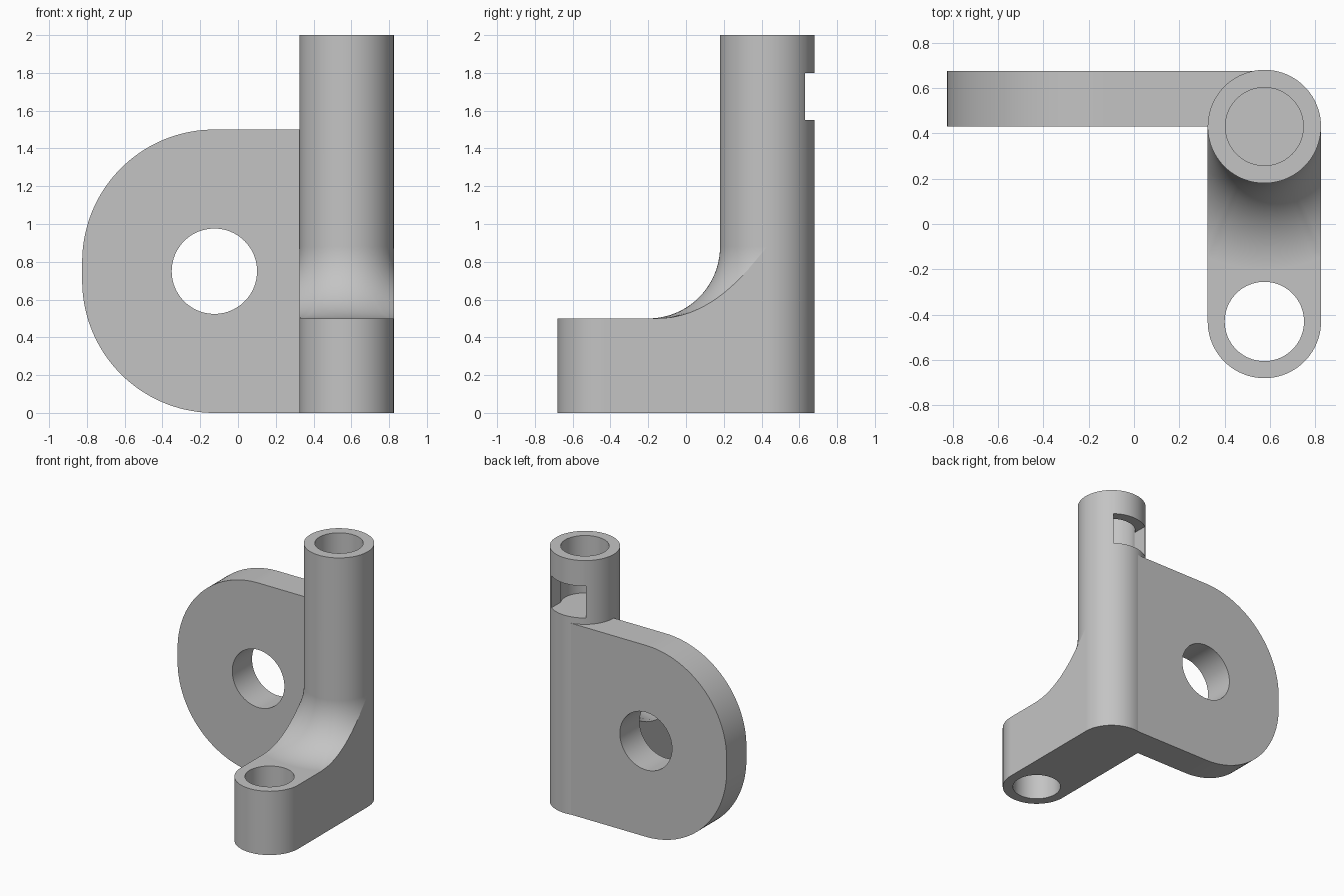
import bpy, bmesh
from math import sin, cos, asin, acos, pi, radians

if "Cube" in bpy.data.objects:
    bpy.data.objects.remove(bpy.data.objects["Cube"])

grey = bpy.data.materials.new("plain_grey")
grey.use_nodes = True
grey.diffuse_color = (0.55, 0.55, 0.55, 1)
grey.node_tree.nodes["Principled BSDF"].inputs["Base Color"].default_value = (0.55, 0.55, 0.55, 1)

CX, CY, R = 0.575, 0.43, 0.25      # post axis and radius
LEG, TOP, FIL = 0.5, 2.0, 0.38     # leg height, post height, fillet radius
REACH = R + FIL


def spread(a, b, n):
    return [a + (b - a) * i / n for i in range(n + 1)]


def finish(bm, name):
    bmesh.ops.recalc_face_normals(bm, faces=bm.faces)
    mesh = bpy.data.meshes.new(name)
    bm.to_mesh(mesh)
    bm.free()
    mesh.materials.append(grey)
    obj = bpy.data.objects.new(name, mesh)
    bpy.context.collection.objects.link(obj)
    return obj


class Skin:
    """Adds faces from coordinates, sharing equal points."""
    def __init__(self):
        self.bm, self.seen = bmesh.new(), {}

    def face(self, points):
        verts = []
        for p in points:
            key = tuple(round(c, 5) for c in p)
            if key not in self.seen:
                self.seen[key] = self.bm.verts.new(p)
            if self.seen[key] not in verts:
                verts.append(self.seen[key])
        if len(verts) > 2:
            self.bm.faces.new(verts)

    def strip(self, a, b):
        for i in range(len(a) - 1):
            self.face([a[i], a[i + 1], b[i + 1], b[i]])


def around(phi, rho, z):
    return (CX + rho * sin(phi), CY - rho * cos(phi), z)


def fillet_line(phi):
    # Radial arc from the post outwards, stopped at the side of the leg
    limit = min(REACH, R / max(abs(sin(phi)), 0.001))
    end = acos(max(-1, min(1, (REACH - limit) / FIL)))
    return [around(phi, REACH - FIL * cos(a), LEG + FIL - FIL * sin(a))
            for a in spread(0, end, 20)]


def cylinder(name, radius, depth, loc, rot=(0, 0, 0)):
    bpy.ops.mesh.primitive_cylinder_add(vertices=80, radius=radius, depth=depth,
                                        location=loc, rotation=rot)
    bpy.context.object.name = name
    return bpy.context.object


def cut(target, cutter):
    cutter.hide_render = True
    if not cutter.data.materials:
        cutter.data.materials.append(grey)
    mod = target.modifiers.new("cut", "BOOLEAN")
    mod.operation, mod.solver, mod.object = "DIFFERENCE", "EXACT", cutter
    bpy.context.view_layer.objects.active = target
    bpy.ops.object.modifier_apply(modifier=mod.name)
    bpy.data.objects.remove(cutter)


def smooth(obj):
    bpy.ops.object.select_all(action="DESELECT")
    obj.select_set(True)
    bpy.context.view_layer.objects.active = obj
    bpy.ops.object.shade_smooth_by_angle(angle=radians(25))
    mod = obj.modifiers.new("even_normals", "WEIGHTED_NORMAL")
    mod.keep_sharp = True


# Post and leg, joined by a rolled fillet
corner = asin(R / REACH)
side = spread(corner, pi / 2, 24)
middle = spread(-corner, corner, 16)
front = [-a for a in reversed(side)] + middle[1:-1] + side
back = spread(pi / 2, 1.5 * pi, 40)
toe = spread(-pi / 2, pi / 2, 40)
knee = LEG + FIL


def ring(angles, z):
    return [around(a, R, z) for a in angles]


def toe_arc(z):
    return [(CX + R * sin(a), -CY - R * cos(a), z) for a in toe]


skin = Skin()
skin.strip(ring(front, knee), ring(front, TOP))
skin.strip(ring(back, 0), ring(back, knee))
skin.strip(ring(back, knee), ring(back, TOP))
skin.face(ring(front + back[1:-1], TOP))
skin.strip(toe_arc(0), toe_arc(LEG))
skin.face(toe_arc(0) + ring(back, 0))
lines = [fillet_line(a) for a in front]
for a, b in zip(lines, lines[1:]):
    skin.strip(a, b)
skin.face(toe_arc(LEG) + [fillet_line(a)[-1] for a in reversed(middle)])
for s in (-1, 1):
    x = CX + s * R
    skin.face([(x, -CY, 0), (x, -CY, LEG)]
              + [fillet_line(s * a)[-1] for a in side] + [(x, CY, 0)])
body = finish(skin.bm, "post_and_leg")

# Blind bore, leg hole and rear window
cut(body, cylinder("bore_cutter", 0.172, 0.6, (CX, CY, 1.85)))
cut(body, cylinder("leg_hole_cutter", 0.175, 1.2, (CX, -CY, 0.3)))
bpy.ops.mesh.primitive_cube_add(size=1, location=(CX, CY + 0.2, 1.675))
window = bpy.context.object
window.scale = (0.3, 0.4, 0.25)
cut(body, window)
smooth(body)

# Side plate with rounded end
MX, ROUND, HEIGHT = -0.125, 0.7, 1.5
outline = [(CX, 0), (CX, HEIGHT)]
outline += [(MX - ROUND * sin(a), HEIGHT - ROUND + ROUND * cos(a)) for a in spread(0, pi / 2, 36)]
outline += [(MX - ROUND * cos(a), ROUND - ROUND * sin(a)) for a in spread(0, pi / 2, 36)]
skin = Skin()
near = [(x, CY, z) for x, z in outline]
far = [(x, CY + 0.245, z) for x, z in outline]
skin.face(near)
skin.face(far)
skin.strip(near + near[:1], far + far[:1])
plate = finish(skin.bm, "side_plate")
cut(plate, cylinder("plate_hole_cutter", 0.226, 1, (MX, CY, HEIGHT / 2), (pi / 2, 0, 0)))
smooth(plate)
